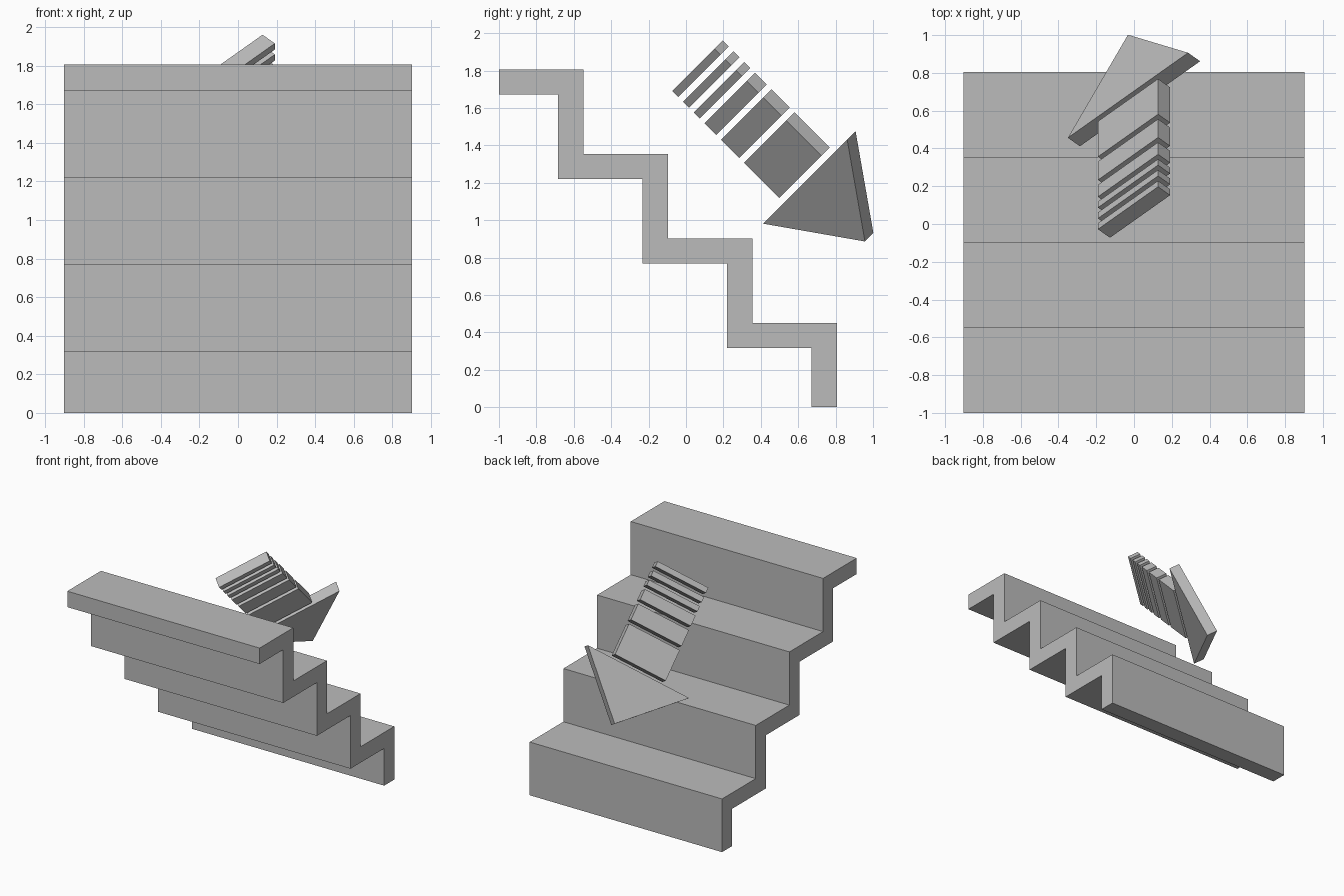
import bpy
import bmesh
from mathutils import Matrix, Vector

cube = bpy.data.objects.get("Cube")
if cube:
    bpy.data.objects.remove(cube, do_unlink=True)

# One plain grey for everything
GREY = (0.5, 0.5, 0.5, 1.0)
grey = bpy.data.materials.new("plain_grey")
grey.use_nodes = True
grey.diffuse_color = GREY
bsdf = next(n for n in grey.node_tree.nodes if n.type == 'BSDF_PRINCIPLED')
bsdf.inputs["Base Color"].default_value = GREY


def prism(name, outline, depth, frame):
    """Extrude a flat outline symmetrically by depth, placed by frame."""
    bm = bmesh.new()
    face = bm.faces.new([bm.verts.new((u, v, -depth / 2)) for u, v in outline])
    extruded = bmesh.ops.extrude_face_region(bm, geom=[face])["geom"]
    top = [g for g in extruded if isinstance(g, bmesh.types.BMVert)]
    bmesh.ops.translate(bm, verts=top, vec=(0, 0, depth))
    bmesh.ops.recalc_face_normals(bm, faces=bm.faces[:])
    bm.transform(frame)
    mesh = bpy.data.meshes.new(name)
    bm.to_mesh(mesh)
    bm.free()
    mesh.materials.append(grey)
    obj = bpy.data.objects.new(name, mesh)
    bpy.context.scene.collection.objects.link(obj)
    return obj


def make_frame(u, v, origin):
    """Local x along u, local y along v, extrusion along u x v."""
    u, v = Vector(u).normalized(), Vector(v).normalized()
    turn = Matrix((u, v, u.cross(v))).transposed().to_4x4()
    return Matrix.Translation(origin) @ turn


# Staircase: a folded slab of four equal steps descending to the back
STEPS, STEP, SLAB = 4, 0.4515, 0.135
TOP = STEPS * STEP
upper, lower = [(-1, TOP)], [(-1, TOP - SLAB)]
for i in range(1, STEPS + 1):
    y, z = -1 + i * STEP, TOP - i * STEP
    upper += [(y, z + STEP), (y, z)]
    lower += [(y - SLAB, z + STEP - SLAB),
              (y - SLAB, z - SLAB if i < STEPS else 0)]
prism("staircase", upper + lower[::-1], 4 * STEP,
      make_frame((0, 1, 0), (0, 0, 1), (0, 0, 0)))

# Arrow: floats above the steps, pointing down them, rolled 45 degrees
HALF = 0.5 ** 0.5
arrow_frame = make_frame((HALF, 0.5, 0.5), (0, 1, -1),
                         Vector((0, HALF, HALF)) * 1.335)
THICK, GAP, BAR_HALF, HEAD_HALF = 0.09, 0.036, 0.225, 0.45

# Shaft bars, growing longer toward the head
start = -1.247
for n, length in enumerate((0.045, 0.045, 0.045, 0.09, 0.138, 0.265), 1):
    end = start + length
    prism(f"arrow_shaft_bar_{n}",
          [(-BAR_HALF, start), (BAR_HALF, start),
           (BAR_HALF, end), (-BAR_HALF, end)], THICK, arrow_frame)
    start = end + GAP

# Triangular head
prism("arrow_head", [(-HEAD_HALF, start), (HEAD_HALF, start), (0, 0.05)],
      THICK, arrow_frame)
